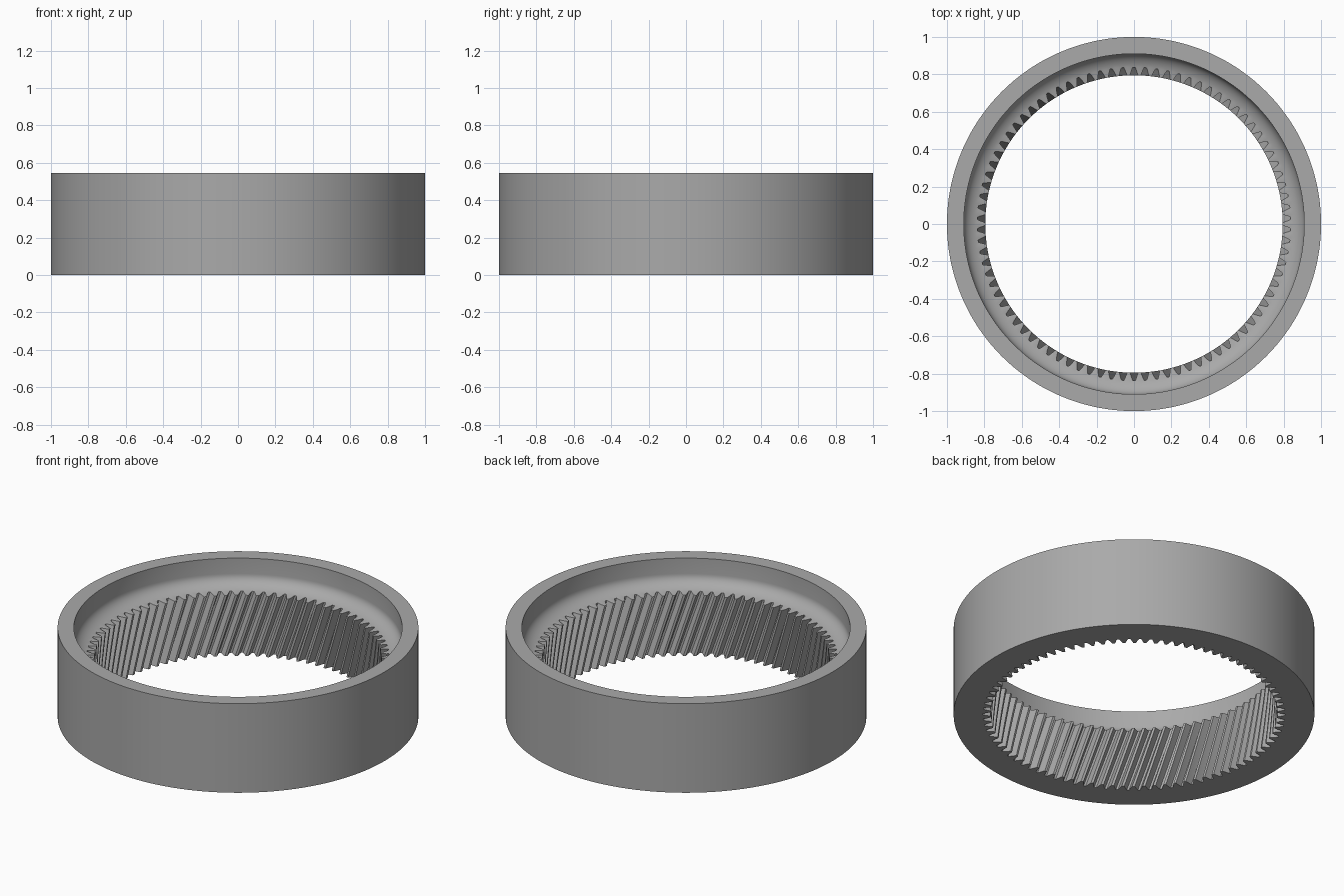
import bpy, bmesh, math

if "Cube" in bpy.data.objects:
    bpy.data.objects.remove(bpy.data.objects["Cube"])

TEETH = 86
TWIST_PITCHES = 2          # helical lead over the toothed height
R_TIP, R_ROOT, R_WALL, R_OUT = 0.795, 0.84, 0.91, 1.0
Z_TEETH, Z_FILLET, Z_TOP = 0.372, 0.45, 0.545
# one tooth gap: (fraction of pitch, fraction of depth)
GAP = [(-0.5, 0), (-0.38, 0), (-0.29, 0.3), (-0.2, 0.65), (-0.1, 0.95),
       (0.1, 0.95), (0.2, 0.65), (0.29, 0.3), (0.38, 0)]
PITCH = 2 * math.pi / TEETH
COLS = [(math.pi / 2 + (t + f) * PITCH, R_TIP + d * (R_ROOT - R_TIP))
        for t in range(TEETH) for f, d in GAP]
N = len(COLS)


def floor_z(r):
    """Height of the concave bowl above the teeth at radius r."""
    u = (r - R_TIP) / (R_WALL - R_TIP)
    return Z_TEETH + (Z_FILLET - Z_TEETH) * (1 - math.sqrt(max(0, 1 - u * u)))


steel = bpy.data.materials.new("steel grey")
steel.diffuse_color = (0.4, 0.4, 0.4, 1)
steel.use_nodes = True
steel.node_tree.nodes["Principled BSDF"].inputs["Base Color"].default_value = steel.diffuse_color

bm = bmesh.new()


def ring(radius, z):
    return [bm.verts.new((radius * math.cos(a), radius * math.sin(a), z)) for a, _ in COLS]


def bridge(a, b):
    for i in range(N):
        j = (i + 1) % N
        bm.faces.new((a[i], a[j], b[j], b[i]))


# helical tooth rows from the base up to the bowl
rows = [ring(R_OUT, 0)]
STEPS = 8
for s in range(STEPS + 1):
    k = s / STEPS
    row = []
    for a, r in COLS:
        ang = a - k * TWIST_PITCHES * PITCH
        row.append(bm.verts.new((r * math.cos(ang), r * math.sin(ang), k * floor_z(r))))
    rows.append(row)
# the twist is a whole number of pitches, so shift the last row back into step
shift = TWIST_PITCHES * len(GAP)
for a, b in zip(rows, rows[1:]):
    bridge(a, b)
last = rows[-1][shift:] + rows[-1][:shift]

# bowl fillet, recess wall and top rim
u0 = math.asin((R_ROOT - R_TIP) / (R_WALL - R_TIP))
upper = [last]
for s in range(9):
    u = u0 + (math.pi / 2 - u0) * s / 8
    r = R_TIP + (R_WALL - R_TIP) * math.sin(u)
    upper.append(ring(r, floor_z(r)))
upper += [ring(R_WALL, Z_TOP), ring(R_OUT, Z_TOP), rows[0]]
for a, b in zip(upper, upper[1:]):
    bridge(a, b)

bmesh.ops.recalc_face_normals(bm, faces=bm.faces)
mesh = bpy.data.meshes.new("ring_gear")
bm.to_mesh(mesh)
bm.free()
gear = bpy.data.objects.new("ring_gear", mesh)
bpy.context.collection.objects.link(gear)
mesh.materials.append(steel)
bpy.context.view_layer.objects.active = gear
gear.select_set(True)
bpy.ops.object.shade_smooth_by_angle(angle=math.radians(30))
